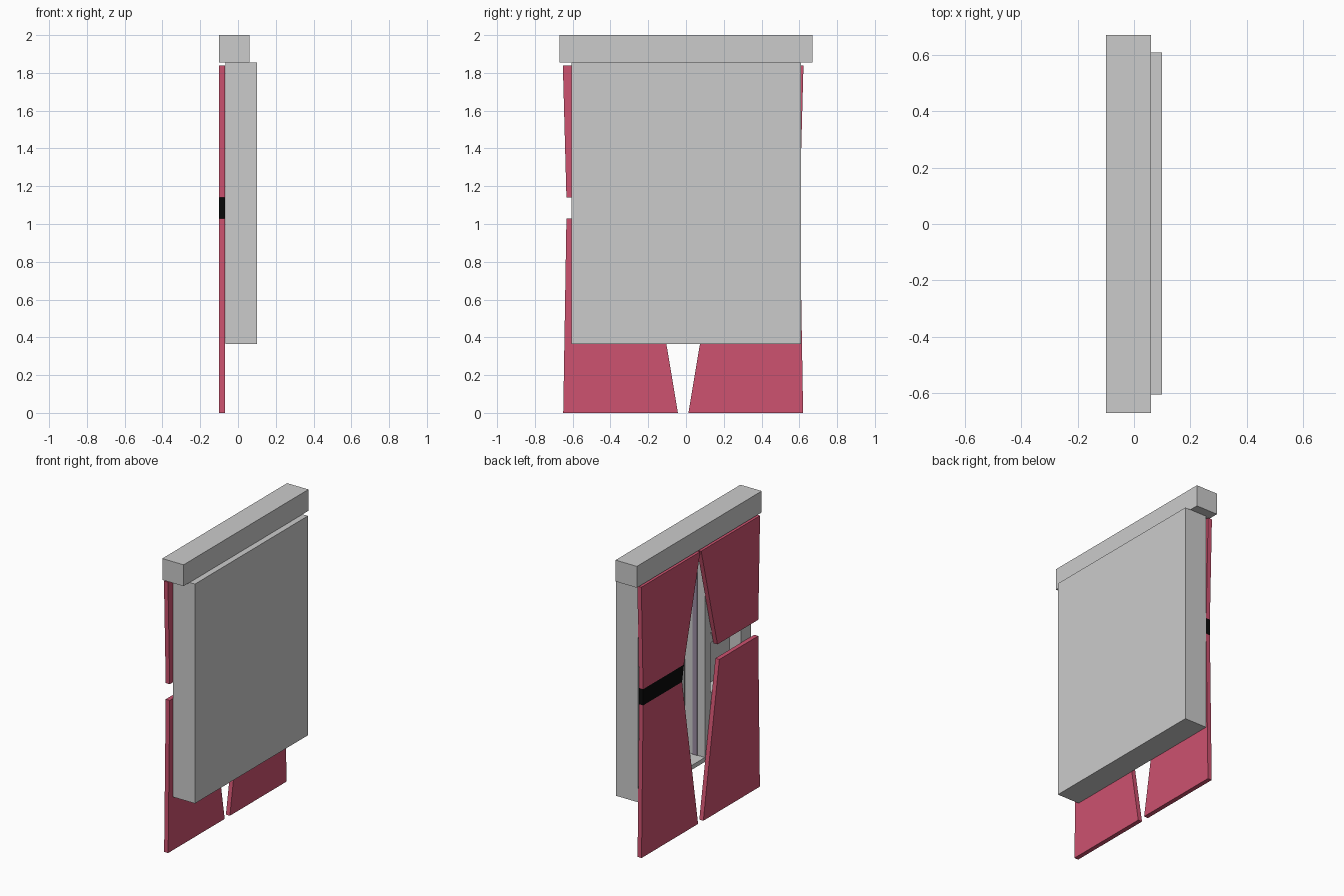
import bpy
import bmesh

cube = bpy.data.objects.get("Cube")
if cube:
    bpy.data.objects.remove(cube, do_unlink=True)


def material(name, r, g, b):
    m = bpy.data.materials.new(name)
    m.use_nodes = True
    m.diffuse_color = (r, g, b, 1)
    m.node_tree.nodes["Principled BSDF"].inputs["Base Color"].default_value = (r, g, b, 1)
    return m


GREY = material("light grey", 0.6, 0.6, 0.6)
RED = material("curtain red", 0.61, 0.085, 0.16)
BLACK = material("black", 0.003, 0.003, 0.003)
PURPLE = material("grey purple", 0.33, 0.27, 0.37)


def slab(name, mat, x, outline):
    """Extrude a y-z outline between two x positions."""
    bm = bmesh.new()
    face = bm.faces.new([bm.verts.new((x[0], y, z)) for y, z in outline])
    out = bmesh.ops.extrude_face_region(bm, geom=[face])
    verts = [v for v in out["geom"] if isinstance(v, bmesh.types.BMVert)]
    bmesh.ops.translate(bm, verts=verts, vec=(x[1] - x[0], 0, 0))
    bmesh.ops.recalc_face_normals(bm, faces=bm.faces)
    mesh = bpy.data.meshes.new(name)
    bm.to_mesh(mesh)
    bm.free()
    mesh.materials.append(mat)
    obj = bpy.data.objects.new(name, mesh)
    bpy.context.collection.objects.link(obj)


def box(name, mat, x, y, z):
    slab(name, mat, x, [(y[0], z[0]), (y[1], z[0]), (y[1], z[1]), (y[0], z[1])])


# Pelmet and closed outer panel
BACK, RECESS, SKIN, FRONT = -0.065, 0.025, 0.085, 0.1
LOW, HIGH = 0.365, 1.855
box("pelmet", GREY, (-0.1, 0.06), (-0.67, 0.67), (HIGH, 2.0))
box("outer_panel", GREY, (SKIN, FRONT), (-0.605, 0.608), (LOW, HIGH))

# Paired sashes with recessed panes
for side, s in (("right", -1), ("left", 1)):
    edge = 0.605 if s < 0 else 0.608

    def span(a, b):
        return sorted((s * a, s * b))

    box(side + "_pane_panel", GREY, (RECESS, SKIN), span(0.11, edge), (LOW, HIGH))
    box(side + "_inner_stile", GREY, (BACK, RECESS), span(0.11, 0.17), (LOW, HIGH))
    box(side + "_outer_stile", GREY, (BACK, RECESS), span(0.5, edge), (LOW, HIGH))
    for i, z in enumerate((LOW, 0.75, 1.15, 1.53, HIGH - 0.06)):
        box(f"{side}_rail_{i}", GREY, (BACK, RECESS), span(0.17, 0.5), (z, z + 0.06))
    box(side + "_seal_strip", PURPLE, (-0.01, 0.025), span(0.105, 0.11), (LOW + 0.03, HIGH - 0.03))

# Sill and head closing the central recess
for name, z in (("sill", LOW), ("head", HIGH - 0.03)):
    box(name, GREY, (BACK, SKIN), (-0.11, 0.11), (z, z + 0.03))

# Curtains gathered at the tie height
CURTAIN = (-0.1, -0.07)
MID = -0.015
TIE_LOW, TIE_HIGH, TOP = 1.03, 1.14, 1.84
for side, s in (("right", -1), ("left", 1)):
    def panel(name, mat, points):
        slab(f"{side}_{name}", mat, CURTAIN, [(MID + s * d, z) for d, z in points])

    panel("lower_curtain", RED, [(0.028, 0), (0.635, 0), (0.618, TIE_LOW), (0.2, TIE_LOW)])
    panel("upper_curtain", RED, [(0.18, TIE_HIGH), (0.618, TIE_HIGH), (0.637, TOP), (0.005, TOP)])
    if s > 0:
        panel("curtain_tie", BLACK, [(0.2, TIE_LOW), (0.618, TIE_LOW), (0.618, TIE_HIGH), (0.18, TIE_HIGH)])
